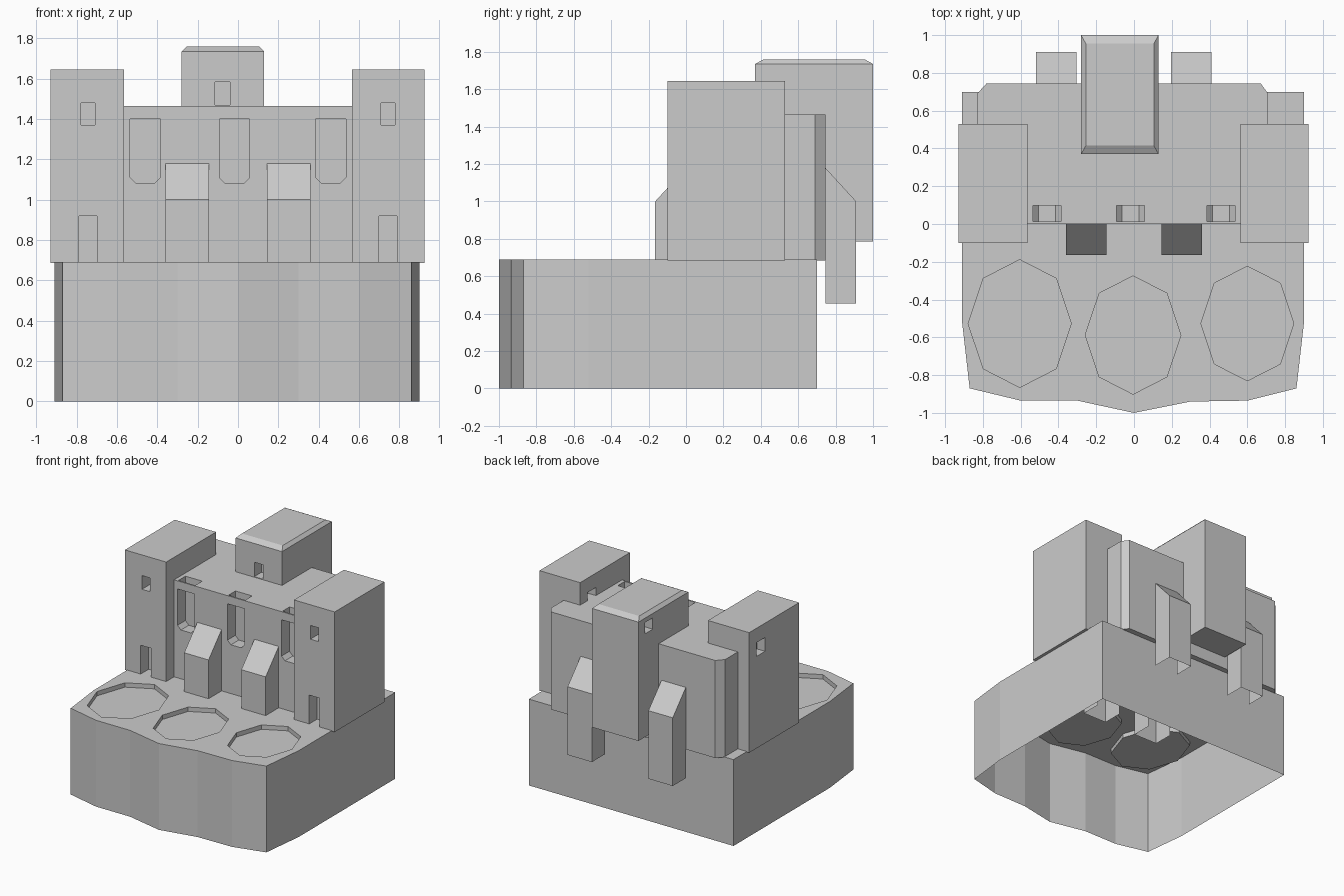
import bpy, bmesh, math

if "Cube" in bpy.data.objects:
    bpy.data.objects.remove(bpy.data.objects["Cube"])


def make(name, rings):
    """Closed solid lofted through rings of matching points."""
    bm = bmesh.new()
    vs = [[bm.verts.new(p) for p in r] for r in rings]
    n = len(rings[0])
    for a, b in zip(vs, vs[1:]):
        for i in range(n):
            j = (i + 1) % n
            bm.faces.new((a[i], a[j], b[j], b[i]))
    bm.faces.new(vs[0][::-1])
    bm.faces.new(vs[-1])
    bmesh.ops.recalc_face_normals(bm, faces=bm.faces[:])
    me = bpy.data.meshes.new(name)
    bm.to_mesh(me)
    bm.free()
    ob = bpy.data.objects.new(name, me)
    bpy.context.collection.objects.link(ob)
    return ob


def prism(name, outline, z0, z1):
    return make(name, [[(x, y, z) for x, y in outline] for z in (z0, z1)])


def rect(x0, x1, y0, y1):
    return [(x0, y0), (x1, y0), (x1, y1), (x0, y1)]


def box(name, x0, x1, y0, y1, z0, z1):
    return prism(name, rect(x0, x1, y0, y1), z0, z1)


def carve(ob, cutters):
    """Subtract cutters, bake the result, then discard the cutters."""
    for c in cutters:
        c.hide_render = True
        m = ob.modifiers.new("cut", "BOOLEAN")
        m.operation = "DIFFERENCE"
        m.solver = "EXACT"
        m.object = c
    bpy.context.view_layer.update()
    dg = bpy.context.evaluated_depsgraph_get()
    me = bpy.data.meshes.new_from_object(ob.evaluated_get(dg))
    ob.modifiers.clear()
    ob.data = me
    for c in cutters:
        bpy.data.objects.remove(c)


def drop_faces(ob, test):
    bm = bmesh.new()
    bm.from_mesh(ob.data)
    bmesh.ops.delete(bm, geom=[f for f in bm.faces if test(f)], context="FACES")
    bm.to_mesh(ob.data)
    bm.free()


# Base: wavy-fronted plinth, open underneath, with three shallow octagonal dishes
outline = [(-.91, .70), (-.91, -.52), (-.87, -.87), (-.6, -.935), (-.3, -.935), (0, -1),
           (.3, -.94), (.6, -.935), (.86, -.87), (.9, -.52), (.9, .70)]
base = prism("base", outline, 0, .69)
dishes = []
for cx, cy, rx, ry in [(-.605, -.527, .273, .338), (-.005, -.588, .253, .313), (.6, -.527, .246, .303)]:
    octagon = [(cx + rx * math.sin(k * math.pi / 4), cy + ry * math.cos(k * math.pi / 4)) for k in range(8)]
    dishes.append(prism("dish_cutter", octagon, .655, .8))
carve(base, dishes)
drop_faces(base, lambda f: f.calc_center_median().z < .01)

# Main hall with chamfered rear corners
hall = prism("hall", [(-.83, 0), (.71, 0), (.71, .69), (.67, .745), (-.78, .745), (-.83, .69)], .685, 1.465)
cuts = []
for cx in (-.46, -.018, .46):
    # niche with a clipped lower end, and an opening up through the roof
    shape = [(-.075, 1.4), (-.075, 1.11), (-.045, 1.08), (.045, 1.08), (.075, 1.11), (.075, 1.4)]
    cuts.append(make("niche_cutter", [[(cx + x, y, z) for x, z in shape] for y in (-.05, .1)]))
    cuts.append(box("slot_cutter", cx - .074, cx + .074, .012, .099, 1.3, 1.6))
carve(hall, cuts)

# Two corner towers with front window, front door and a small side window
for name, x0, x1, c in [("left_tower", -.93, -.565, -.745), ("right_tower", .565, .925, .745)]:
    t = box(name, x0, x1, -.1, .53, .685, 1.645)
    carve(t, [box("window_cutter", c - .035, c + .035, -.2, 0, 1.37, 1.48),
              box("door_cutter", c - .045, c + .045, -.2, 0, .6, .92),
              box("side_window_cutter", x0 - .1, x0 + .07, .33, .44, 1.42, 1.53)])

# Keep at the rear, with a softened top edge
keep = make("keep", [[(x, y, z) for x, y in rect(-.28 + a, .13 - a, .37 + b, 1 - b)]
                     for z, a, b in [(.785, 0, 0), (1.735, 0, 0), (1.76, .025, .045)]])
carve(keep, [box("window_cutter", -.115, -.04, .3, .46, 1.47, 1.585),
             box("side_window_cutter", -.4, -.21, .82, .92, 1.61, 1.7)])

# Sloped buttresses, open at the wall side and underneath
for name, x0, x1, wall, out in [("front_buttress_left", -.36, -.145, 0, -.165),
                                ("front_buttress_right", .145, .36, 0, -.165),
                                ("rear_buttress_left", -.52, -.305, .745, .91),
                                ("rear_buttress_right", .195, .41, .745, .91)]:
    side = [(wall, .455), (out, .455), (out, 1.0), (wall, 1.18)]
    b = make(name, [[(x, y, z) for y, z in side] for x in (x0, x1)])
    drop_faces(b, lambda f: f.normal.z < -.9 or abs(f.calc_center_median().y - wall) < .001)
